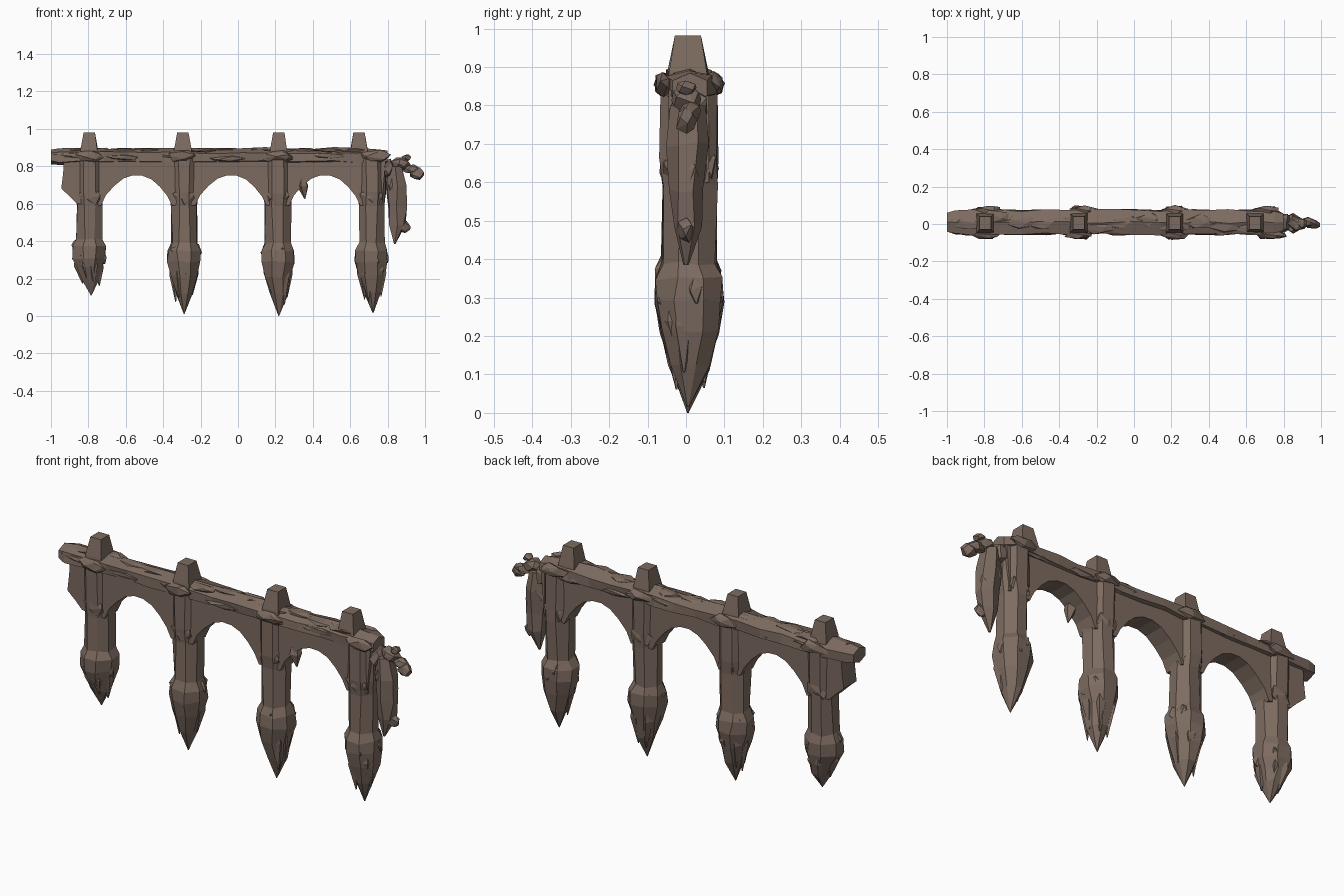
import bpy, bmesh, math, random
from mathutils import Vector

if "Cube" in bpy.data.objects:
    bpy.data.objects.remove(bpy.data.objects["Cube"])

random.seed(7)
stone = bpy.data.materials.new("brown_stone")
stone.diffuse_color = (0.205, 0.148, 0.118, 1)
stone.use_nodes = True
stone.node_tree.nodes["Principled BSDF"].inputs["Base Color"].default_value = stone.diffuse_color


def finish(name, bm):
    bmesh.ops.recalc_face_normals(bm, faces=bm.faces)
    me = bpy.data.meshes.new(name)
    bm.to_mesh(me)
    bm.free()
    me.materials.append(stone)
    ob = bpy.data.objects.new(name, me)
    bpy.context.collection.objects.link(ob)
    return ob


def loft(name, rings, n=8, jit=0.0, axis="z"):
    """Rings: (x, y, z, half width a, half width b), stacked along z or x."""
    bm = bmesh.new()
    prev = None
    k = 1 / math.cos(math.pi / n)
    for i, (x, y, z, a, b) in enumerate(rings):
        ring = []
        j = 0 if i in (0, len(rings) - 1) else jit
        for s in range(n):
            t = 2 * math.pi * (s + 0.5) / n
            u, v = a * k * math.cos(t), b * k * math.sin(t)
            off = Vector((u, v, 0)) if axis == "z" else Vector((0, u, v))
            d = Vector([random.uniform(-j, j) for _ in range(3)])
            ring.append(bm.verts.new(Vector((x, y, z)) + off + d))
        if prev:
            for s in range(n):
                q = (s + 1) % n
                bm.faces.new((prev[s], prev[q], ring[q], ring[s]))
        else:
            bm.faces.new(ring)
        prev = ring
    bm.faces.new(prev)
    return finish(name, bm)


def rock(name, c, r, n=12):
    """Jagged convex stone filling an ellipsoid."""
    bm = bmesh.new()
    for i in range(n):
        h = 1 - 2 * (i + 0.5) / n
        t = i * 2.4 + random.uniform(-0.4, 0.4)
        w = math.sqrt(1 - h * h)
        p = (w * math.cos(t), w * math.sin(t), h)
        f = random.uniform(0.85, 1.08)
        bm.verts.new([c[k] + r[k] * p[k] * f for k in range(3)])
    bmesh.ops.convex_hull(bm, input=bm.verts)
    return finish(name, bm)


def spike(name, top, tip, r, n=5):
    """Pointed shard hanging from top to tip."""
    t, e = Vector(top), Vector(tip)
    m = t.lerp(e, 0.35)
    loft(name, [(*t, r * 0.7, r * 0.7), (*m, r, r), (*e, 0.002, 0.002)], n, r * 0.2)


# pillars: centre x, collar height, tip x, tip height, top post x
PILLARS = [(-0.795, 0.34, -0.785, 0.11, -0.795), (-0.288, 0.32, -0.288, 0.01, -0.295),
           (0.213, 0.32, 0.218, 0.0, 0.218), (0.715, 0.32, 0.722, 0.015, 0.647)]
CY = 0.008
for i, (x, zc, tx, tz, px) in enumerate(PILLARS, 1):
    drop = zc - tz
    # shaft, collar and pointed foot
    loft(f"pillar_{i}", [
        (x, CY, 0.85, 0.075, 0.074), (x, CY, 0.66, 0.075, 0.073),
        (x, CY, 0.59, 0.068, 0.070), (x, CY, zc + 0.07, 0.066, 0.068),
        (x, CY, zc + 0.03, 0.086, 0.084), (x, CY, zc - 0.03, 0.086, 0.086),
        (x, CY, zc - drop * 0.35, 0.067, 0.073), (tx, CY, tz + drop * 0.36, 0.042, 0.050),
        (tx, 0.005, tz, 0.002, 0.002)], 8, 0.006)
    # broken plates round the collar
    for k in range(6):
        a = k * math.pi / 3 + random.uniform(-0.3, 0.3)
        rock(f"collar_stone_{i}_{k}",
             (x + 0.067 * math.cos(a), CY + 0.063 * math.sin(a), zc + random.uniform(-0.035, 0.04)),
             (0.031, 0.029, random.uniform(0.035, 0.06)), 10)
    # shards hanging round the foot
    for k in range(6):
        a = k * math.pi / 3 + random.uniform(-0.3, 0.3)
        ca, sa = math.cos(a), math.sin(a)
        f = random.uniform(0.55, 0.82)
        spike(f"foot_shard_{i}_{k}", (x + 0.056 * ca, CY + 0.058 * sa, zc - 0.03),
              (tx + 0.045 * ca, CY + 0.045 * sa, zc - drop * f), 0.024)
    # capital blocks front and back
    for s in (-1, 1):
        rock(f"capital_{i}_{s}", (x, CY + s * 0.052, 0.64), (0.07, 0.026, 0.06))
        rock(f"beam_boss_{i}_{s}", (x + random.uniform(-0.02, 0.02), CY + s * 0.066, 0.855),
             (0.085, 0.026, 0.035), 14)
    # tapered square post on top
    loft(f"top_post_{i}", [(px, 0.005, 0.84, 0.048, 0.056), (px, 0.005, 0.89, 0.045, 0.050),
                           (px, 0.005, 0.982, 0.030, 0.034)], 4, 0.003)

# arched wall below the beam, one outline extruded in y
ARCH = [(-0.19, 0.59), (-0.165, 0.645), (-0.12, 0.695), (-0.07, 0.735), (-0.02, 0.752),
        (0.03, 0.75), (0.08, 0.73), (0.125, 0.69), (0.165, 0.64), (0.19, 0.59)]
outline = [(-0.93, 0.84), (-0.935, 0.76), (-0.945, 0.68), (-0.90, 0.64), (-0.86, 0.60)]
for c in (-0.542, -0.038, 0.464):
    outline += [(c + u, z) for u, z in ARCH]
outline += [(0.77, 0.60), (0.79, 0.84)]
bm = bmesh.new()
face = bm.faces.new([bm.verts.new((x, -0.046, z)) for x, z in outline])
ext = bmesh.ops.extrude_face_region(bm, geom=[face])
bmesh.ops.translate(bm, vec=(0, 0.106, 0), verts=[v for v in ext["geom"] if isinstance(v, bmesh.types.BMVert)])
bmesh.ops.triangulate(bm, faces=bm.faces)
finish("arched_wall", bm)

# long rough beam
rings = [(-1.0, 0.01, 0.850, 0.05, 0.034)]
for k in range(15):
    rings.append((-0.96 + k * 0.122, 0.01, 0.850, 0.064, 0.040))
rings.append((0.80, 0.01, 0.845, 0.045, 0.034))
loft("beam", rings, 6, 0.007, "x")
rock("beam_end_stone", (-0.955, 0.01, 0.855), (0.043, 0.055, 0.040), 14)

# thin split slabs along the top and sides of the beam
for k in range(12):
    x = -0.88 + k * 0.137
    rock(f"top_slab_{k}", (x, random.uniform(-0.02, 0.035), 0.885), (0.10, 0.04, 0.015), 12)
    s = 1 if k % 2 else -1
    rock(f"side_slab_{k}", (x, CY + s * 0.056, random.uniform(0.83, 0.865)), (0.11, 0.016, 0.02), 12)

# crumbling right end
ENDS = [((0.80, 0.01, 0.79), (0.05, 0.06, 0.06)), ((0.87, 0.0, 0.815), (0.06, 0.045, 0.04)),
        ((0.90, 0.0, 0.845), (0.03, 0.03, 0.022)), ((0.925, 0.01, 0.785), (0.055, 0.03, 0.028)),
        ((0.958, 0.0, 0.76), (0.040, 0.03, 0.038)), ((0.83, 0.005, 0.70), (0.045, 0.045, 0.09))]
for k, (c, r) in enumerate(ENDS):
    rock(f"broken_stone_{k}", c, r, 14)
loft("hanging_slab", [(0.84, 0.005, 0.80, 0.035, 0.04), (0.845, 0.005, 0.70, 0.05, 0.045),
                      (0.855, 0.0, 0.58, 0.045, 0.038), (0.85, 0.0, 0.49, 0.038, 0.03),
                      (0.838, 0.0, 0.385, 0.004, 0.006)], 6, 0.008)
rock("hanging_chip", (0.885, 0.0, 0.475), (0.04, 0.025, 0.035))
rock("hanging_side_chip", (0.885, 0.01, 0.62), (0.022, 0.025, 0.05))
# small shard under the third arch, small chip by the first pillar
spike("arch_shard", (0.345, -0.025, 0.73), (0.358, -0.03, 0.625), 0.025)
rock("left_bracket_stone", (-0.90, 0.01, 0.71), (0.035, 0.05, 0.05))
